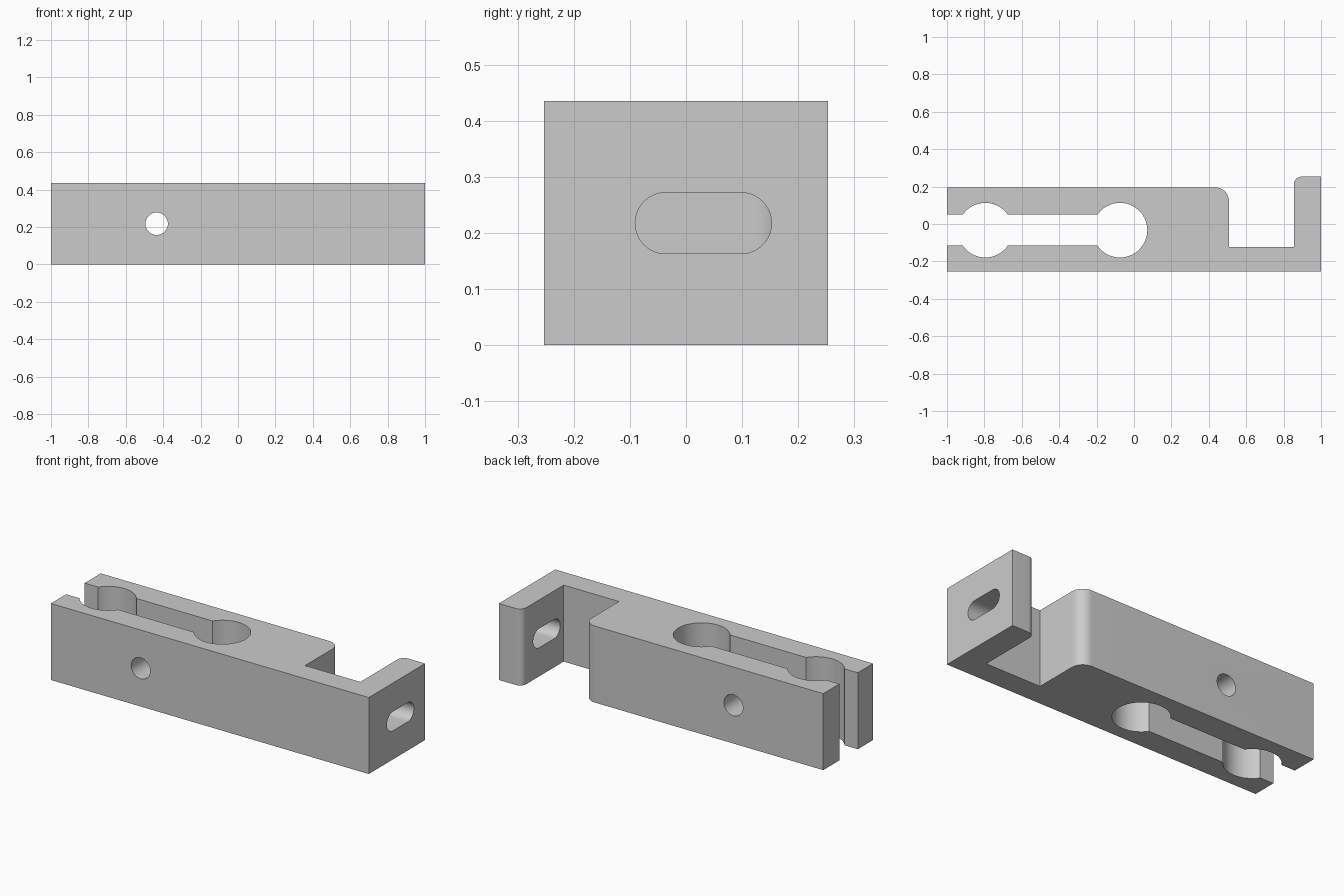
import bpy, bmesh
from math import sin, cos, pi, radians, asin
from mathutils import Matrix, Vector

cube = bpy.data.objects.get("Cube")
if cube:
    bpy.data.objects.remove(cube, do_unlink=True)

HEIGHT = 0.435
MID_Z = HEIGHT / 2

grey = bpy.data.materials.new("plain grey")
grey.use_nodes = True
grey.diffuse_color = (0.6, 0.6, 0.6, 1)
grey.node_tree.nodes["Principled BSDF"].inputs["Base Color"].default_value = (0.6, 0.6, 0.6, 1)


def arc(cx, cy, r, start, end, steps):
    """Points along an arc, angles in radians."""
    angles = [start + (end - start) * i / steps for i in range(steps + 1)]
    return [(cx + r * cos(a), cy + r * sin(a)) for a in angles]


def prism(name, outline, depth, matrix=Matrix()):
    """Extrude a closed flat outline along its own z."""
    bm = bmesh.new()
    face = bm.faces.new([bm.verts.new((x, y, 0)) for x, y in outline])
    top = bmesh.ops.extrude_face_region(bm, geom=[face])["geom"]
    verts = [v for v in top if isinstance(v, bmesh.types.BMVert)]
    bmesh.ops.translate(bm, verts=verts, vec=(0, 0, depth))
    bmesh.ops.recalc_face_normals(bm, faces=bm.faces)
    bm.transform(matrix)
    mesh = bpy.data.meshes.new(name)
    bm.to_mesh(mesh)
    bm.free()
    mesh.materials.append(grey)
    obj = bpy.data.objects.new(name, mesh)
    bpy.context.collection.objects.link(obj)
    return obj


# Bracket outline: clamp jaws with two round bores, rounded shoulder, end tab
Y = 0.253
BODY_Y, RECESS_Y = 0.195, -0.122
SHOULDER_X, TAB_X = 0.507, 0.855
GAP_Y, GAP_HALF, BORE_R = -0.033, 0.083, 0.146
t = asin(GAP_HALF / BORE_R)

outline = [(-1, -Y), (1, -Y), (1, Y)]
outline += arc(TAB_X + 0.04, Y - 0.04, 0.04, pi / 2, pi, 12)
outline += [(TAB_X, RECESS_Y), (SHOULDER_X, RECESS_Y)]
outline += arc(SHOULDER_X - 0.07, BODY_Y - 0.07, 0.07, 0, pi / 2, 16)
outline += [(-1, BODY_Y), (-1, GAP_Y + GAP_HALF)]
outline += arc(-0.795, GAP_Y, BORE_R, pi - t, t, 28)
outline += arc(-0.075, GAP_Y, BORE_R, pi - t, t - pi, 56)
outline += arc(-0.795, GAP_Y, BORE_R, -t, t - pi, 28)
outline += [(-1, GAP_Y - GAP_HALF)]
bracket = prism("clamp_bracket", outline, HEIGHT)

# Round cross hole through both jaws
cross = prism("cross_hole_cutter", arc(0, 0, 0.06, 0, 2 * pi, 48)[:-1], 1,
              Matrix.Translation((-0.435, 0.5, MID_Z)) @ Matrix.Rotation(radians(90), 4, "X"))

# Long rounded slot through the end tab
SLOT_R, SLOT_HALF = 0.0545, 0.067
slot_outline = arc(SLOT_HALF, 0, SLOT_R, -pi / 2, pi / 2, 24)
slot_outline += arc(-SLOT_HALF, 0, SLOT_R, pi / 2, 3 * pi / 2, 24)
axes = Matrix(((0, 0, 1, 0.7), (1, 0, 0, 0.031), (0, 1, 0, MID_Z), (0, 0, 0, 1)))
slot = prism("tab_slot_cutter", slot_outline, 0.5, axes)

# Cut the holes, then drop the cutters
bpy.context.view_layer.objects.active = bracket
for cutter in (cross, slot):
    mod = bracket.modifiers.new(cutter.name, "BOOLEAN")
    mod.operation, mod.solver, mod.object = "DIFFERENCE", "EXACT", cutter
    bpy.ops.object.modifier_apply(modifier=mod.name)
    bpy.data.objects.remove(cutter, do_unlink=True)

# Smooth bores and rounds, keep the edges sharp
bpy.ops.object.select_all(action="DESELECT")
bracket.select_set(True)
bpy.ops.object.shade_smooth_by_angle(angle=radians(30))
